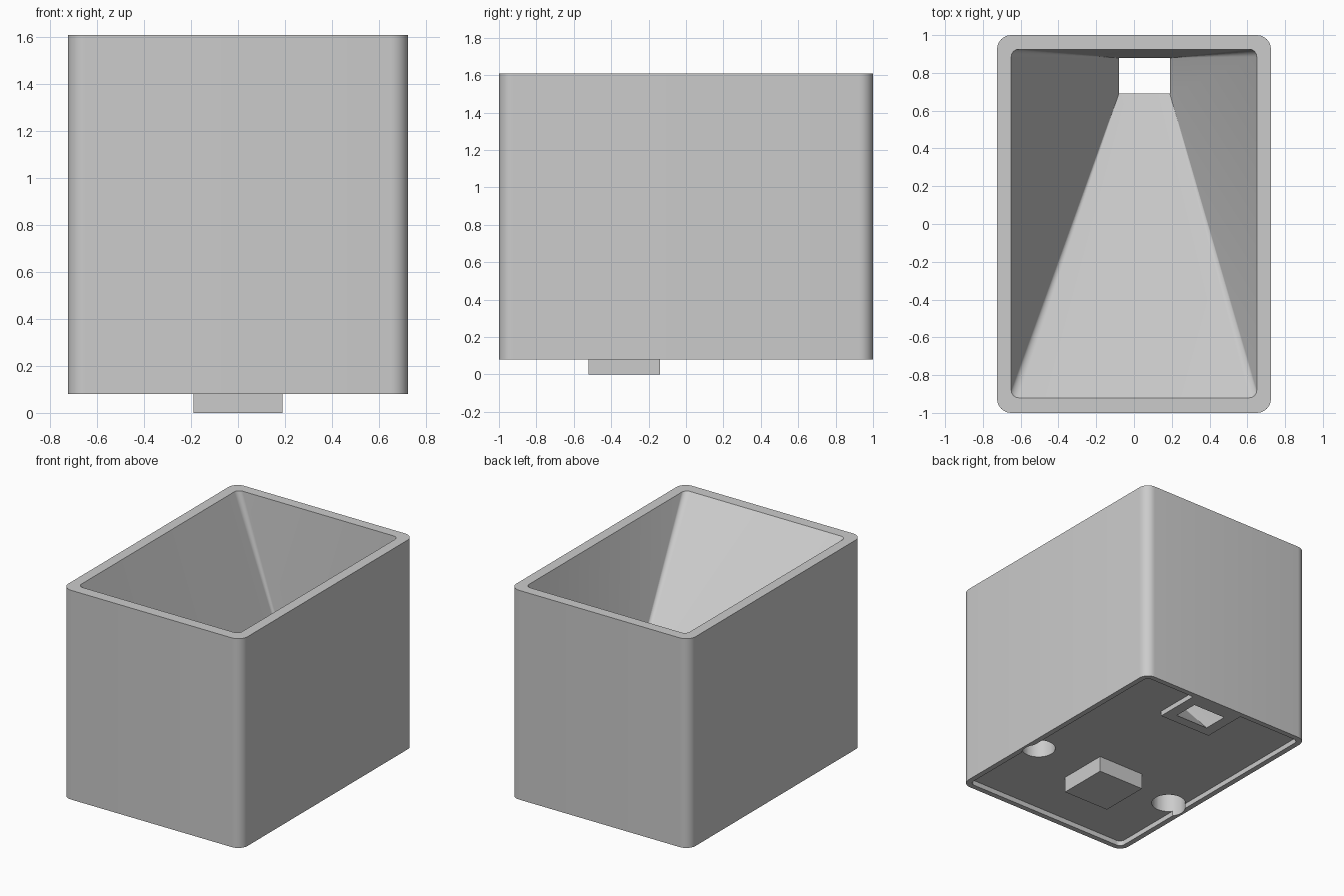
import bpy, bmesh, math

if "Cube" in bpy.data.objects:
    bpy.data.objects.remove(bpy.data.objects["Cube"], do_unlink=True)

grey = bpy.data.materials.new("plain_grey")
grey.use_nodes = True
colour = (0.6, 0.6, 0.6, 1)
grey.diffuse_color = colour
grey.node_tree.nodes["Principled BSDF"].inputs["Base Color"].default_value = colour


def rounded_ring(x0, x1, y0, y1, r, z, steps=8):
    """Points of a rounded rectangle, anticlockwise."""
    corners = [(x1 - r, y1 - r), (x0 + r, y1 - r), (x0 + r, y0 + r), (x1 - r, y0 + r)]
    pts = []
    for i, (cx, cy) in enumerate(corners):
        for k in range(steps + 1):
            a = math.pi / 2 * (i + k / steps)
            pts.append((cx + r * math.cos(a), cy + r * math.sin(a), z))
    return pts


def loft(name, rings):
    """Closed solid through rings listed from bottom to top."""
    bm = bmesh.new()
    loops = [[bm.verts.new(p) for p in ring] for ring in rings]
    n = len(loops[0])
    for low, high in zip(loops, loops[1:]):
        for i in range(n):
            j = (i + 1) % n
            bm.faces.new((low[i], low[j], high[j], high[i]))
    bm.faces.new(loops[0][::-1])
    bm.faces.new(loops[-1])
    mesh = bpy.data.meshes.new(name)
    bm.to_mesh(mesh)
    bm.free()
    ob = bpy.data.objects.new(name, mesh)
    bpy.context.collection.objects.link(ob)
    mesh.materials.append(grey)
    return ob


def prism(name, x0, x1, y0, y1, r, z0, z1):
    return loft(name, [rounded_ring(x0, x1, y0, y1, r, z) for z in (z0, z1)])


def box(name, x0, x1, y0, y1, z0, z1):
    ring = [(x1, y1), (x0, y1), (x0, y0), (x1, y0)]
    return loft(name, [[(x, y, z) for x, y in ring] for z in (z0, z1)])


def combine(target, tool, operation):
    """Apply a boolean and discard the tool."""
    tool.hide_render = True
    mod = target.modifiers.new(operation.lower(), 'BOOLEAN')
    mod.operation = operation
    mod.solver = 'EXACT'
    mod.object = tool
    bpy.context.view_layer.objects.active = target
    bpy.ops.object.modifier_apply(modifier=mod.name)
    bpy.data.objects.remove(tool, do_unlink=True)


base, top, floor = 0.08, 1.61, 0.117

# Outer body with a shallow rimmed recess underneath
body = prism("hopper_body", -0.725, 0.725, -1, 1, 0.075, base, top)
combine(body, prism("recess", -0.685, 0.685, -0.96, 0.96, 0.04, 0, floor), 'DIFFERENCE')

# Collar around the outlet, joined to the back rim
combine(body, box("collar", -0.16, 0.27, 0.615, 0.98, base, 0.15), 'UNION')

# Offset funnel from the wide mouth down to the outlet
outlet = (-0.08, 0.19, 0.69, 0.88, 0.002)
mouth = (-0.65, 0.65, -0.92, 0.925, 0.04)
funnel = loft("funnel", [rounded_ring(*outlet, 0), rounded_ring(*outlet, base),
                         rounded_ring(*mouth, top), rounded_ring(*mouth, top + 0.1)])
combine(body, funnel, 'DIFFERENCE')

# Round sockets on either side
for side in (-1, 1):
    x, y, r = side * 0.59, -0.33, 0.117
    socket = prism("socket", x - r, x + r, y - r, y + r, r * 0.999, 0, 0.42)
    combine(body, socket, 'DIFFERENCE')

# Square locating peg
peg = box("locating_peg", -0.19, 0.19, -0.52, -0.14, 0, floor)

bpy.ops.object.select_all(action='DESELECT')
body.select_set(True)
bpy.context.view_layer.objects.active = body
bpy.ops.object.shade_smooth_by_angle(angle=math.radians(30))
